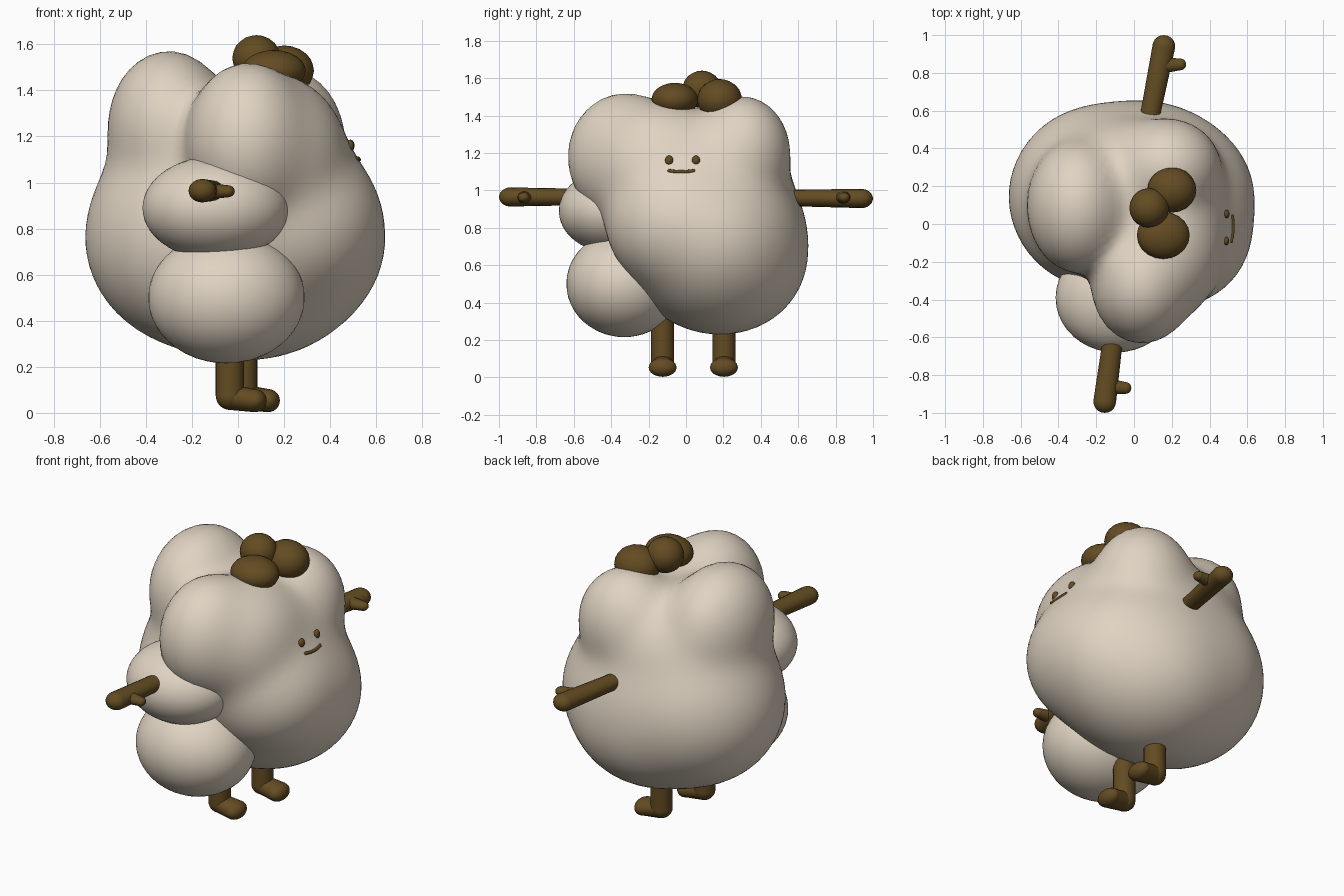
import bpy, bmesh, math
from mathutils import Vector, Matrix
from mathutils.bvhtree import BVHTree

if "Cube" in bpy.data.objects:
    bpy.data.objects.remove(bpy.data.objects["Cube"])


def material(name, rgb):
    m = bpy.data.materials.new(name)
    m.diffuse_color = (*rgb, 1)
    m.use_nodes = True
    m.node_tree.nodes["Principled BSDF"].inputs["Base Color"].default_value = m.diffuse_color
    return m


CREAM = material("cream", (0.745, 0.655, 0.54))
BROWN = material("brown", (0.125, 0.071, 0.016))


def finish(name, bm, mat):
    for f in bm.faces:
        f.smooth = True
    me = bpy.data.meshes.new(name)
    bm.to_mesh(me)
    bm.free()
    me.materials.append(mat)
    ob = bpy.data.objects.new(name, me)
    bpy.context.collection.objects.link(ob)
    return ob


def ellipsoid(bm, c, r, sub=3):
    m = Matrix.Translation(c) @ Matrix.Diagonal((*r, 1))
    bmesh.ops.create_icosphere(bm, subdivisions=sub, radius=1, matrix=m)


def capsule(bm, a, b, ra, rb, seg=16):
    """Tapered rod with rounded ends."""
    a, b = Vector(a), Vector(b)
    d = b - a
    m = Matrix.Translation((a + b) / 2) @ d.to_track_quat('Z', 'Y').to_matrix().to_4x4()
    bmesh.ops.create_cone(bm, segments=seg, radius1=ra, radius2=rb, depth=d.length,
                          cap_ends=False, matrix=m)
    ellipsoid(bm, a, (ra,) * 3)
    ellipsoid(bm, b, (rb,) * 3)


# Body: a ball pushed out to the blended surface of several lumps (centre, radii)
LUMPS = [((0, 0.15, 0.74), (0.63, 0.49, 0.49)),        # belly
         ((-0.21, 0.14, 0.78), (0.43, 0.46, 0.45)),    # left belly
         ((0.24, -0.04, 0.83), (0.375, 0.38, 0.36)),   # belly under the face
         ((0.06, 0.22, 0.62), (0.42, 0.40, 0.365)),    # underside
         ((-0.04, 0.13, 1.06), (0.48, 0.41, 0.35)),    # core
         ((-0.30, 0.09, 1.25), (0.26, 0.34, 0.32)),    # left top lump
         ((0.04, -0.33, 1.18), (0.26, 0.30, 0.335)),   # front top lump
         ((0.15, -0.15, 1.12), (0.31, 0.35, 0.34)),    # fill between front lump and face
         ((0.18, 0.30, 1.21), (0.27, 0.25, 0.29)),     # back top lump
         ((0.20, 0.04, 0.96), (0.285, 0.40, 0.41))]    # face


def field(p):
    k, total = 0.035, 0
    for c, r in LUMPS:
        q = math.sqrt(sum(((p[i] - c[i]) / r[i]) ** 2 for i in range(3)))
        total += math.exp(-(q - 1) * min(r) / k)
    return -k * math.log(max(total, 1e-300))


bm = bmesh.new()
bmesh.ops.create_icosphere(bm, subdivisions=5, radius=1)
centre = Vector((0.03, 0.08, 0.95))
for v in bm.verts:
    d = v.co.normalized()
    lo, hi = 0.0, 1.2
    for _ in range(16):
        mid = (lo + hi) / 2
        if field(centre + d * mid) < 0:
            lo = mid
        else:
            hi = mid
    v.co = centre + d * lo
tree = BVHTree.FromBMesh(bm)
finish("body", bm, CREAM)

# Two side lumps under the front top lump
for name, c, r in (("upper_side_lump", (-0.095, -0.39, 0.89), (0.32, 0.29, 0.225)),
                   ("lower_side_lump", (-0.05, -0.33, 0.50), (0.34, 0.31, 0.285))):
    bm = bmesh.new()
    ellipsoid(bm, c, r, 4)
    finish(name, bm, CREAM)

# Tuft of three balls on top
bm = bmesh.new()
for c, r in (((0.20, 0.18, 1.485), (0.13, 0.12, 0.11)),
             ((0.08, 0.085, 1.54), (0.105, 0.105, 0.10)),
             ((0.155, -0.06, 1.485), (0.14, 0.125, 0.09))):
    ellipsoid(bm, c, r)
finish("tuft", bm, BROWN)

# Arms with a thumb each
for name, root, tip, t0, t1 in (
        ("back_arm", (0.07, 0.50, 0.96), (0.158, 0.94, 0.955), (0.15, 0.84), (0.245, 0.845)),
        ("front_arm", (-0.10, -0.52, 0.965), (-0.155, -0.94, 0.965), (-0.14, -0.86), (-0.045, -0.868))):
    bm = bmesh.new()
    capsule(bm, root, tip, 0.051, 0.06)
    capsule(bm, (*t0, 0.962), (*t1, 0.962), 0.043, 0.031)
    bmesh.ops.scale(bm, vec=(1, 1, 0.85), verts=bm.verts,
                    space=Matrix.Translation((0, 0, -0.962)))
    finish(name, bm, BROWN)

# Legs with feet pointing to the face side
for name, x, y in (("front_leg", -0.035, -0.125), ("back_leg", 0.022, 0.203)):
    bm = bmesh.new()
    capsule(bm, (x, y, 0.42), (x, y, 0.075), 0.062, 0.062)
    capsule(bm, (x, y, 0.068), (x + 0.11, y, 0.053), 0.055, 0.05)
    bmesh.ops.scale(bm, vec=(1, 1.5, 1), space=Matrix.Translation((0, -y, 0)),
                    verts=[v for v in bm.verts if v.co.x > x + 0.063])
    finish(name, bm, BROWN)


# Face set on the body surface
def on_face(y, z):
    return tree.ray_cast(Vector((2, y, z)), Vector((-1, 0, 0)))[0]


for name, y in (("front_eye", -0.09), ("back_eye", 0.053)):
    bm = bmesh.new()
    ellipsoid(bm, on_face(y, 1.16), (0.017, 0.022, 0.026))
    finish(name, bm, BROWN)

bm = bmesh.new()
ys = [-0.09 + 0.13 * i / 6 for i in range(7)]
pts = [on_face(y, 1.099 + 0.006 * ((y + 0.025) / 0.065) ** 2) for y in ys]
for a, b in zip(pts, pts[1:]):
    capsule(bm, a, b, 0.009, 0.009, 10)
finish("mouth", bm, BROWN)
